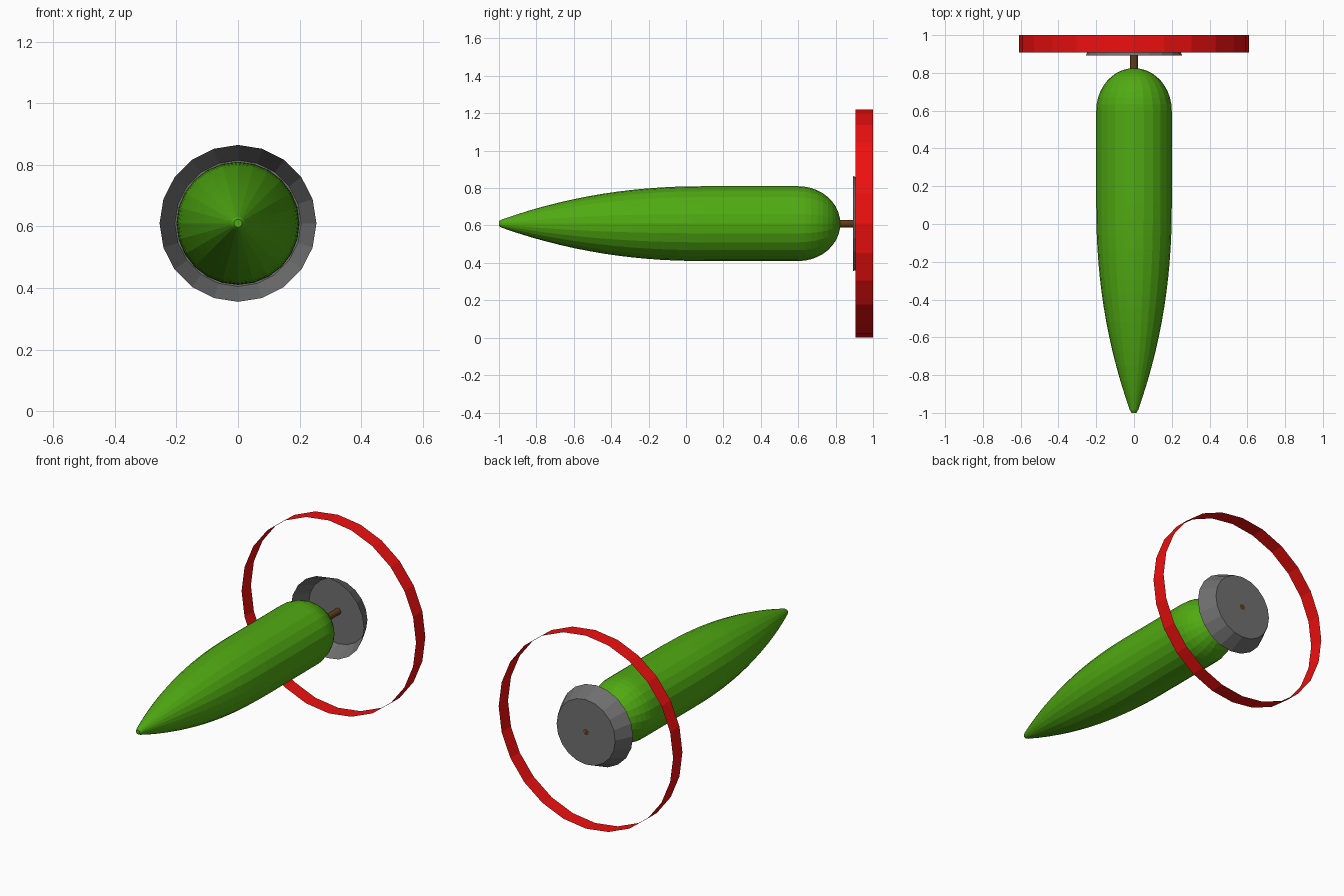
import bpy, bmesh
from math import sin, cos, pi

if "Cube" in bpy.data.objects:
    bpy.data.objects.remove(bpy.data.objects["Cube"])

AXIS_Z = 0.61


def material(name, rgb):
    m = bpy.data.materials.new(name)
    m.diffuse_color = (*rgb, 1)
    m.use_nodes = True
    m.node_tree.nodes["Principled BSDF"].inputs["Base Color"].default_value = m.diffuse_color
    return m


def lathe(name, profile, sides, mat=None, cap_start=False, cap_end=False):
    """Revolve (y, radius) points around the long axis, flat shaded."""
    bm = bmesh.new()
    rings = []
    for y, r in profile:
        rings.append([bm.verts.new((r * cos(2 * pi * i / sides), y,
                                    AXIS_Z + r * sin(2 * pi * i / sides)))
                      for i in range(sides)])
    for a, b in zip(rings, rings[1:]):
        for i in range(sides):
            j = (i + 1) % sides
            bm.faces.new((a[i], a[j], b[j], b[i]))
    if cap_start:
        bm.faces.new(rings[0][::-1])
    if cap_end:
        bm.faces.new(rings[-1])
    bmesh.ops.recalc_face_normals(bm, faces=bm.faces)
    mesh = bpy.data.meshes.new(name)
    bm.to_mesh(mesh)
    bm.free()
    obj = bpy.data.objects.new(name, mesh)
    bpy.context.collection.objects.link(obj)
    if mat:
        mesh.materials.append(mat)
    return obj


green = material("green", (0.08, 0.40, 0.006))
red = material("red", (0.85, 0.005, 0.005))
brown = material("brown", (0.12, 0.045, 0.01))
grey = material("dark_grey", (0.16, 0.16, 0.16))

# Body: blunt tip, tapering nose, straight middle, rounded tail
nose = [(-1.0, 0.013)]
for k in range(15):
    y = -0.985 + 1.085 * k / 14
    nose.append((y, 0.2 - 0.178 * ((0.1 - y) / 1.085) ** 2.15))
tail = [(0.6 + 0.225 * sin(a), 0.2 * cos(a))
        for a in (pi / 2 * k / 10 for k in range(10))]
lathe("body", nose + tail, 24, green, True, True)

# Thin shaft between body and tail cup
lathe("shaft", [(0.80, 0.02), (1.0, 0.02)], 12, brown, True, True)

# Shallow tail cup, open towards the body
lathe("tail_cup", [(0.893, 0.255), (1.0, 0.205)], 20, grey, cap_end=True)

# Thin open tail ring
lathe("tail_ring", [(0.907, 0.61), (1.0, 0.61)], 24, red)
